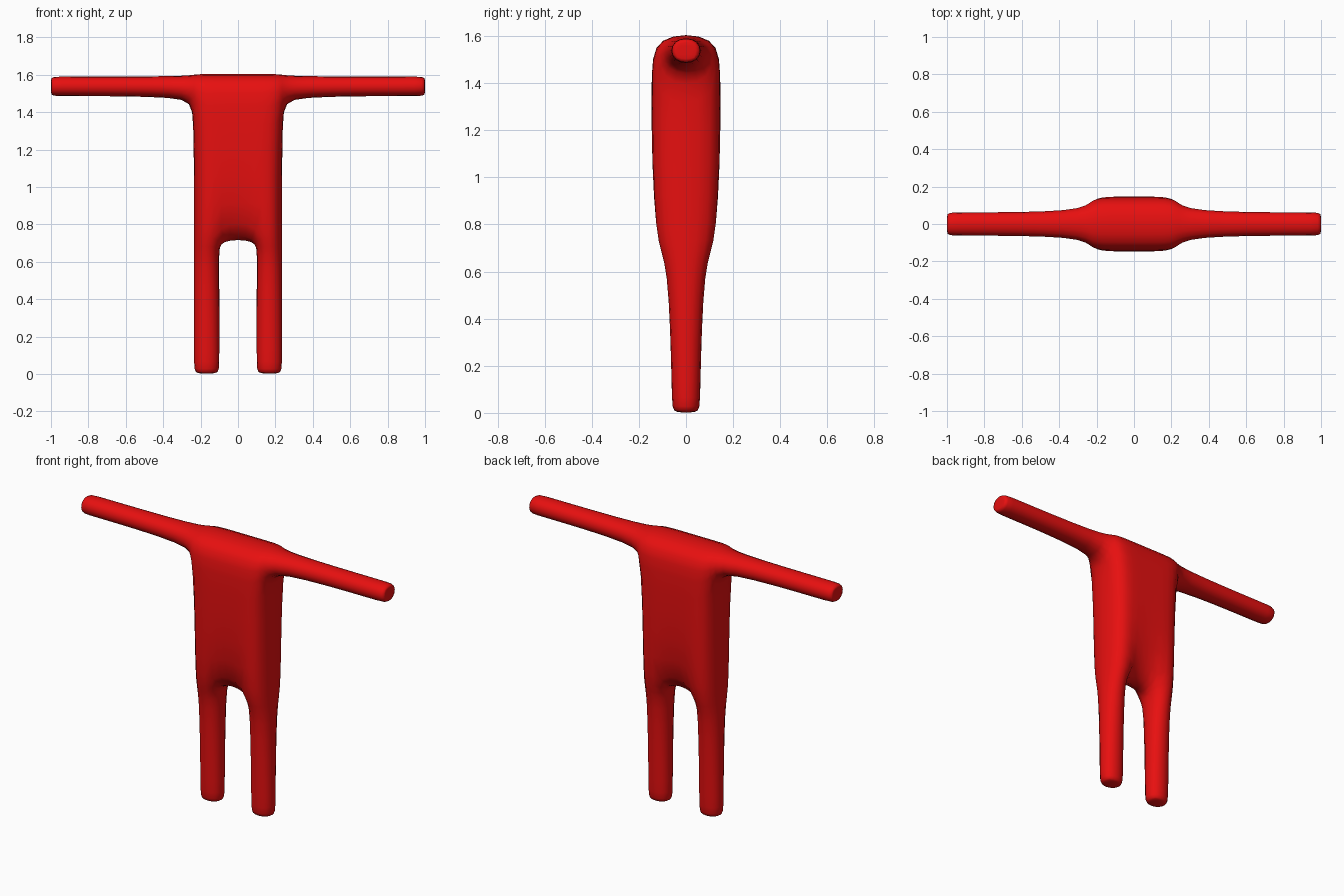
import bpy, bmesh

if "Cube" in bpy.data.objects:
    bpy.data.objects.remove(bpy.data.objects["Cube"])

XS = [-0.241, -0.096, 0.096, 0.241]   # torso columns
ZS = [0.69, 1.42, 1.612]              # torso rows: hip, armpit, shoulder
DEPTH = 0.146                         # torso half depth

bm = bmesh.new()
v = {(i, j, k): bm.verts.new((x, s * DEPTH, z))
     for i, x in enumerate(XS)
     for j, s in enumerate((-1, 1))
     for k, z in enumerate(ZS)}


def face(*keys):
    bm.faces.new([v[k] for k in keys])


def limb(ring, sections):
    """Extend a ring of four vertices through sections and cap the end."""
    for coords in sections:
        new = [bm.verts.new(c) for c in coords]
        for a in range(4):
            b = (a + 1) % 4
            bm.faces.new((ring[a], ring[b], new[b], new[a]))
        ring = new
    bm.faces.new(ring)


# Torso: front, back, top, crotch and the sides below the arms
for i in range(3):
    for j in (0, 1):
        for k in (0, 1):
            face((i, j, k), (i + 1, j, k), (i + 1, j, k + 1), (i, j, k + 1))
    face((i, 0, 2), (i + 1, 0, 2), (i + 1, 1, 2), (i, 1, 2))
face((1, 0, 0), (2, 0, 0), (2, 1, 0), (1, 1, 0))
for i in (0, 3):
    face((i, 0, 0), (i, 1, 0), (i, 1, 1), (i, 0, 1))

for side, outer, inner in ((-1, 0, 1), (1, 3, 2)):
    # Arm: straight bar with a tight rounded end
    start = [v[outer, 0, 1], v[outer, 1, 1], v[outer, 1, 2], v[outer, 0, 2]]
    limb(start, [[(side * x, -0.068, 1.481), (side * x, 0.068, 1.481),
                  (side * x, 0.068, 1.595), (side * x, -0.068, 1.595)]
                 for x in (0.255, 0.994, 1.0)])
    # Leg: tapers in depth towards a rounded foot
    start = [v[inner, 0, 0], v[outer, 0, 0], v[outer, 1, 0], v[inner, 1, 0]]
    limb(start, [[(side * 0.094, -d, z), (side * 0.241, -d, z),
                  (side * 0.241, d, z), (side * 0.094, d, z)]
                 for z, d in ((0.675, 0.081), (0.03, 0.064), (-0.001, 0.064))])

bmesh.ops.recalc_face_normals(bm, faces=bm.faces[:])
for f in bm.faces:
    f.smooth = True
mesh = bpy.data.meshes.new("body")
bm.to_mesh(mesh)
bm.free()

red = bpy.data.materials.new("red")
red.diffuse_color = (0.8, 0.005, 0.005, 1)
red.use_nodes = True
red.node_tree.nodes["Principled BSDF"].inputs["Base Color"].default_value = red.diffuse_color
mesh.materials.append(red)

body = bpy.data.objects.new("body", mesh)
bpy.context.collection.objects.link(body)
sub = body.modifiers.new("rounding", 'SUBSURF')
sub.levels = sub.render_levels = 2
